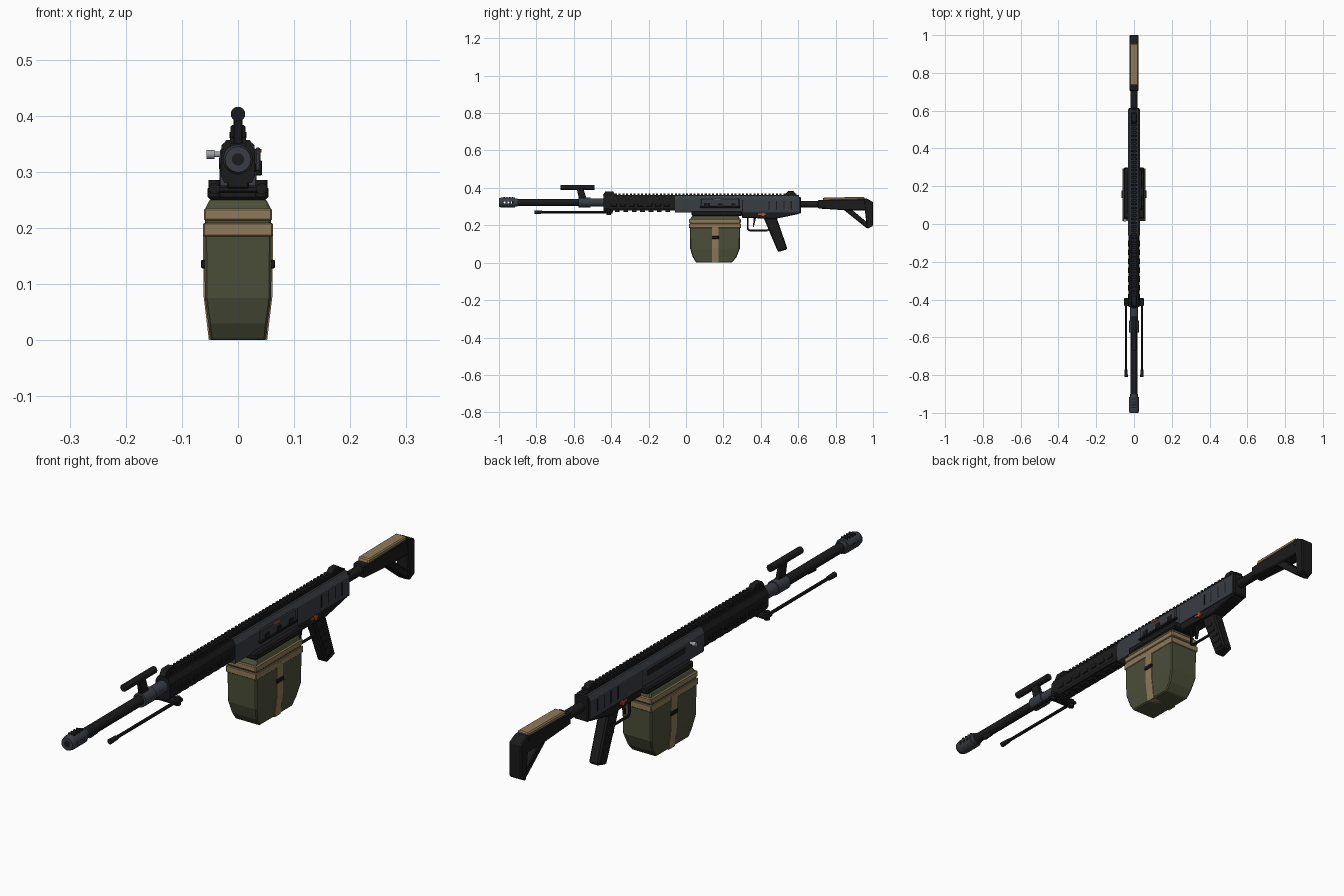
import bpy, bmesh, math
from mathutils import Vector, Matrix

cube = bpy.data.objects.get("Cube")
if cube:
    bpy.data.objects.remove(cube, do_unlink=True)


def material(name, rgb):
    m = bpy.data.materials.new(name)
    m.use_nodes = True
    m.diffuse_color = (*rgb, 1)
    m.node_tree.nodes["Principled BSDF"].inputs["Base Color"].default_value = (*rgb, 1)
    return m


BLACK = material("black polymer", (0.011, 0.011, 0.012))
GREY = material("gunmetal", (0.04, 0.047, 0.055))
GREEN = material("olive canvas", (0.07, 0.077, 0.04))
TAN = material("tan webbing", (0.28, 0.195, 0.1))
ORANGE = material("orange paint", (0.55, 0.07, 0.02))
SILVER = material("bare steel", (0.33, 0.35, 0.37))


def finish(name, bm, mat, bevel=0, smooth=False):
    bmesh.ops.recalc_face_normals(bm, faces=bm.faces)
    me = bpy.data.meshes.new(name)
    bm.to_mesh(me)
    bm.free()
    me.materials.append(mat)
    ob = bpy.data.objects.new(name, me)
    bpy.context.collection.objects.link(ob)
    if bevel:
        mod = ob.modifiers.new("edge bevel", "BEVEL")
        mod.width = bevel
        mod.segments = 1
    if smooth:
        bpy.ops.object.select_all(action="DESELECT")
        bpy.context.view_layer.objects.active = ob
        ob.select_set(True)
        bpy.ops.object.shade_smooth_by_angle(angle=math.radians(40))
    return ob


def box(name, mat, x, y, z, bevel=0):
    bm = bmesh.new()
    bmesh.ops.create_cube(bm, size=1)
    for v in bm.verts:
        v.co = Vector([r[0] + (c + 0.5) * (r[1] - r[0]) for c, r in zip(v.co, (x, y, z))])
    return finish(name, bm, mat, bevel)


def rod(name, mat, a, b, r, r2=None, sides=16):
    a, b = Vector(a), Vector(b)
    bm = bmesh.new()
    bmesh.ops.create_cone(bm, cap_ends=True, segments=sides, radius1=r,
                          radius2=r if r2 is None else r2, depth=(b - a).length)
    turn = (b - a).to_track_quat("Z", "Y").to_matrix().to_4x4()
    bmesh.ops.transform(bm, verts=bm.verts, matrix=Matrix.Translation((a + b) / 2) @ turn)
    return finish(name, bm, mat, smooth=True)


def extrude(name, mat, profile, axis, lo, hi, bevel=0):
    """Extrude a (y, z) profile along x, or an (x, z) profile along y."""
    bm = bmesh.new()
    put = (lambda p, t: (t, p[0], p[1])) if axis == "x" else (lambda p, t: (p[0], t, p[1]))
    ends = [[bm.verts.new(put(p, t)) for p in profile] for t in (lo, hi)]
    for e in ends:
        bm.faces.new(e)
    for i in range(len(profile)):
        j = (i + 1) % len(profile)
        bm.faces.new((ends[0][i], ends[0][j], ends[1][j], ends[1][i]))
    return finish(name, bm, mat, bevel)


def loft(name, mat, rings, bevel=0):
    """Stack rectangles given as (z, half width, front y, back y)."""
    bm = bmesh.new()
    loops = [[bm.verts.new(p) for p in ((-w, f, z), (w, f, z), (w, b, z), (-w, b, z))]
             for z, w, f, b in rings]
    bm.faces.new(loops[0])
    bm.faces.new(loops[-1])
    for lo, hi in zip(loops, loops[1:]):
        for i in range(4):
            j = (i + 1) % 4
            bm.faces.new((lo[i], lo[j], hi[j], hi[i]))
    return finish(name, bm, mat, bevel)


def repeat(ob, count, step):
    mod = ob.modifiers.new("row", "ARRAY")
    mod.count = count
    mod.use_relative_offset = False
    mod.use_constant_offset = True
    mod.constant_offset_displace = (0, step, 0)


def mirror(ob):
    ob.modifiers.new("both sides", "MIRROR")


# Barrel group
AX = 0.322
barrel = rod("barrel", BLACK, (0, -0.93, AX), (0, -0.42, AX), 0.018, sides=12)
brake = rod("muzzle_brake", GREY, (0, -0.985, AX), (0, -0.915, AX), 0.027)
rod("muzzle_tip", GREY, (0, -0.985, AX), (0, -1, AX), 0.027, 0.023)
rod("muzzle_bore", BLACK, (0, -0.99, AX), (0, -1.001, AX), 0.011)
rod("brake_collar", GREY, (0, -0.915, AX), (0, -0.9, AX), 0.021)
vent = rod("brake_vent_cutter", BLACK, (-0.05, -0.97, AX), (0.05, -0.97, AX), 0.006, sides=8)
vent.hide_render = vent.hide_viewport = True
repeat(vent, 3, 0.02)
cut = brake.modifiers.new("vents", "BOOLEAN")
cut.operation, cut.object = "DIFFERENCE", vent
slot = box("brake_top_slot", BLACK, (-0.013, 0.013), (-0.975, -0.969), (0.345, 0.351))
repeat(slot, 4, 0.015)
rod("gas_collar", GREY, (0, -0.575, AX), (0, -0.51, AX), 0.026)
rod("gas_sleeve", GREY, (0, -0.51, AX), (0, -0.44, AX), 0.022)

# Carry handle above the barrel
extrude("handle_post", BLACK, [(-0.572, 0.34), (-0.53, 0.34), (-0.55, 0.4), (-0.585, 0.4)],
        "x", -0.008, 0.008, 0.002)
rod("carry_handle", BLACK, (0, -0.67, 0.403), (0, -0.49, 0.403), 0.013)

# Handguard
guard = [(-0.024, 0.28), (0.024, 0.28), (0.03, 0.292), (0.03, 0.338), (0.02, 0.355), (-0.02, 0.355),
         (-0.03, 0.338), (-0.03, 0.292)]
extrude("handguard", BLACK, guard, "y", -0.44, -0.055)
rib = box("handguard_side_rib", BLACK, (0.026, 0.033), (-0.4, -0.37), (0.3, 0.315), 0.002)
repeat(rib, 7, 0.047)
mirror(rib)
under = box("handguard_lower_rib", BLACK, (-0.016, 0.016), (-0.38, -0.355), (0.272, 0.282))
repeat(under, 7, 0.045)

# Receiver
shell = [(-0.03, 0.268), (0.03, 0.268), (0.032, 0.275), (0.032, 0.338), (0.021, 0.357),
         (-0.021, 0.357), (-0.032, 0.338), (-0.032, 0.275)]
extrude("receiver", GREY, shell, "y", -0.06, 0.605)
box("receiver_back_plate", BLACK, (-0.029, 0.029), (0.6, 0.615), (0.262, 0.352), 0.004)
extrude("lower_receiver", BLACK, [(0.3, 0.272), (0.3, 0.24), (0.48, 0.235), (0.6, 0.26), (0.607, 0.272)],
        "x", -0.027, 0.027, 0.003)
groove = box("receiver_groove", BLACK, (0.0315, 0.033), (0.44, 0.446), (0.285, 0.33))
repeat(groove, 4, 0.04)
mirror(groove)
box("receiver_seam_plate", BLACK, (-0.0325, 0.0325), (0.3, 0.304), (0.275, 0.336))

# Ejection cover on the left, charging slot and handle on the right
box("ejection_cover", GREY, (0.03, 0.04), (0.08, 0.285), (0.3, 0.343), 0.003)
box("ejection_hinge", BLACK, (0.03, 0.043), (0.075, 0.29), (0.293, 0.302), 0.002)
clip = box("ejection_latch", BLACK, (0.036, 0.043), (0.1, 0.125), (0.3, 0.32), 0.001)
repeat(clip, 3, 0.07)
box("ejection_mark", ORANGE, (0.0385, 0.0415), (0.15, 0.185), (0.334, 0.341))
box("charging_slot", BLACK, (-0.0335, -0.031), (0.05, 0.27), (0.305, 0.325))
rod("charging_arm", SILVER, (-0.028, 0.02, 0.331), (-0.045, 0.02, 0.331), 0.005)
rod("charging_knob", SILVER, (-0.042, 0.02, 0.331), (-0.056, 0.02, 0.331), 0.008)

# Safety selectors
mirror(box("selector_lever", ORANGE, (0.026, 0.031), (0.385, 0.425), (0.256, 0.264)))
mirror(rod("selector_pivot", ORANGE, (0.025, 0.412, 0.258), (0.033, 0.412, 0.258), 0.009, sides=10))

# Top rail and sights
box("rail_base", BLACK, (-0.014, 0.014), (-0.44, 0.605), (0.35, 0.363))
tooth = box("rail_tooth", BLACK, (-0.015, 0.015), (-0.42, -0.409), (0.36, 0.371))
repeat(tooth, 51, 0.02)
extrude("front_sight", BLACK, [(-0.445, 0.36), (-0.375, 0.36), (-0.39, 0.382), (-0.43, 0.382)],
        "x", -0.013, 0.013, 0.002)
extrude("rear_sight", BLACK, [(0.525, 0.36), (0.59, 0.36), (0.575, 0.383), (0.545, 0.383)],
        "x", -0.013, 0.013, 0.002)

# Folded bipod
box("bipod_hinge", BLACK, (-0.053, 0.053), (-0.435, -0.392), (0.262, 0.276), 0.004)
box("bipod_mount", BLACK, (-0.02, 0.02), (-0.44, -0.39), (0.27, 0.295), 0.003)
mirror(rod("bipod_leg", BLACK, (0.042, -0.4, 0.27), (0.042, -0.78, 0.27), 0.006, sides=8))
mirror(rod("bipod_foot", BLACK, (0.042, -0.77, 0.27), (0.042, -0.81, 0.27), 0.008, 0.01, 10))
mirror(rod("bipod_pivot", BLACK, (0.042, -0.413, 0.255), (0.042, -0.413, 0.285), 0.011, sides=10))

# Ammunition pouch
box("feed_plate", BLACK, (-0.054, 0.054), (0.03, 0.3), (0.25, 0.275), 0.005)
loft("pouch_body", GREEN, [(0, 0.05, 0.055, 0.245), (0.03, 0.053, 0.036, 0.27), (0.075, 0.059, 0.022, 0.288),
                           (0.19, 0.06, 0.02, 0.29), (0.235, 0.058, 0.022, 0.288),
                           (0.252, 0.05, 0.035, 0.28)], 0.004)
box("pouch_lower_band", TAN, (-0.062, 0.062), (0.017, 0.293), (0.185, 0.209), 0.002)
box("pouch_upper_band", TAN, (-0.061, 0.061), (0.017, 0.293), (0.213, 0.235), 0.003)
loft("pouch_strap", TAN, [(-0.0, 0.052, 0.14, 0.175), (0.03, 0.0555, 0.14, 0.175), (0.08, 0.0615, 0.14, 0.175),
                          (0.2, 0.0625, 0.14, 0.175)])
mirror(box("pouch_buckle", BLACK, (0.058, 0.066), (0.138, 0.177), (0.128, 0.143), 0.002))

# Grip, trigger and guard
extrude("pistol_grip", BLACK, [(0.415, 0.24), (0.485, 0.24), (0.543, 0.072), (0.492, 0.057)],
        "x", -0.021, 0.021, 0.006)
for i in range(5):
    y, z = 0.433 + i * 0.0135, 0.19 - i * 0.028
    mirror(box("grip_ridge", BLACK, (0.018, 0.023), (y + 0.008, y + 0.042), (z, z + 0.01)))
path = [(0.33, 0.24), (0.33, 0.18), (0.34, 0.173), (0.437, 0.173), (0.445, 0.18)]
for (ya, za), (yb, zb) in zip(path, path[1:]):
    rod("trigger_guard", BLACK, (0, ya, za), (0, yb, zb), 0.005, sides=8)
extrude("trigger", BLACK, [(0.36, 0.24), (0.375, 0.24), (0.368, 0.215), (0.362, 0.19), (0.357, 0.19), (0.36, 0.215)],
        "x", -0.005, 0.005)

# Stock
rod("stock_tube", BLACK, (0, 0.6, 0.313), (0, 0.73, 0.313), 0.018, sides=12)
extrude("stock_body", BLACK, [(0.705, 0.335), (0.955, 0.341), (0.965, 0.28), (0.86, 0.28), (0.705, 0.29)],
        "x", -0.024, 0.024, 0.004)
extrude("stock_strut", BLACK, [(0.84, 0.285), (0.885, 0.285), (0.975, 0.21), (0.968, 0.183)],
        "x", -0.02, 0.02, 0.003)
extrude("butt_plate", BLACK, [(0.95, 0.343), (0.965, 0.343), (1, 0.325), (1, 0.197), (0.97, 0.181), (0.965, 0.2)],
        "x", -0.025, 0.025, 0.004)
extrude("cheek_pad", TAN, [(0.73, 0.332), (0.955, 0.336), (0.955, 0.351), (0.735, 0.349)],
        "x", -0.022, 0.022, 0.004)
